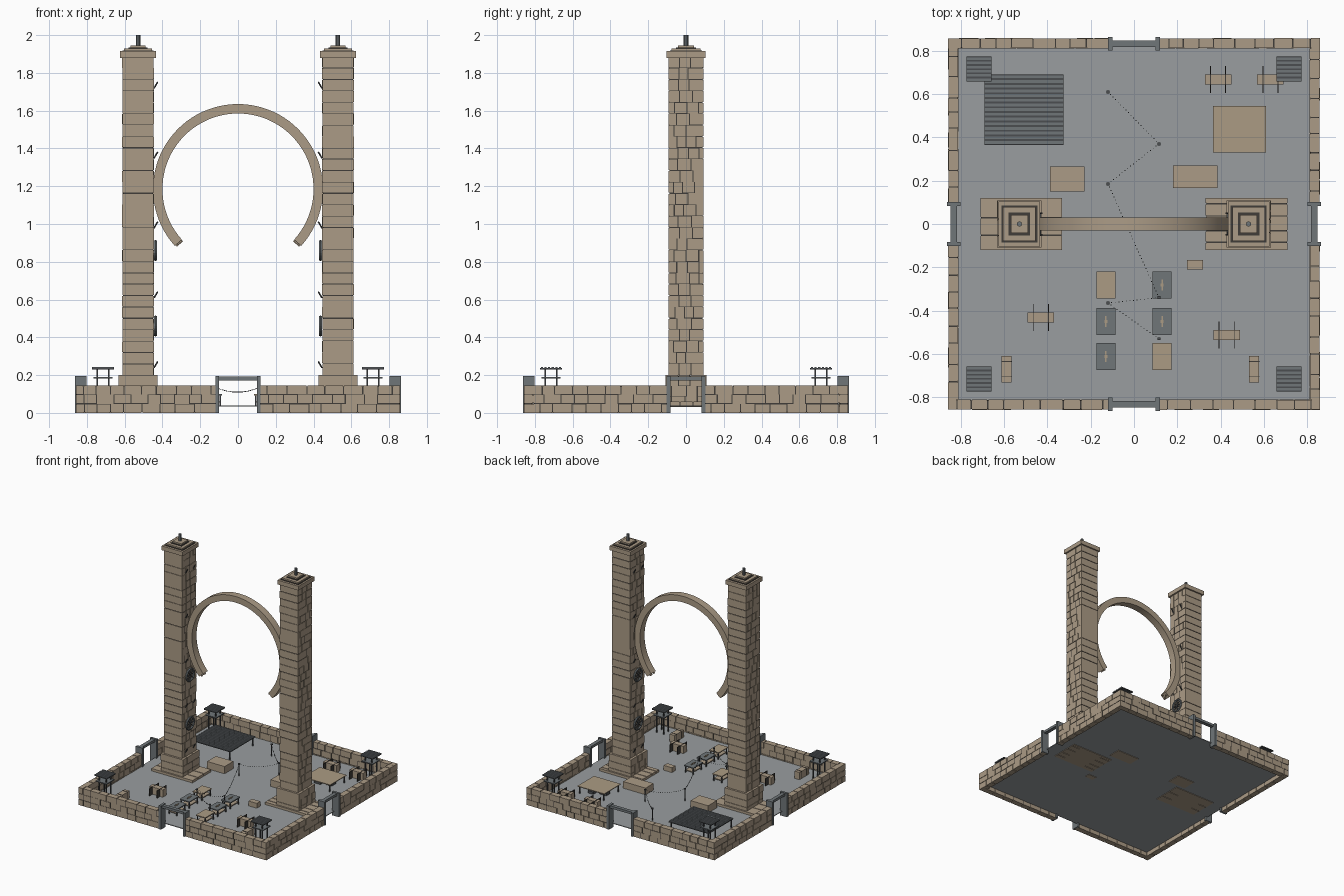
import bpy, bmesh, math, random
from mathutils import Matrix, Vector

random.seed(4)
cube = bpy.data.objects.get("Cube")
if cube:
    bpy.data.objects.remove(cube)


def material(name, r, g, b):
    m = bpy.data.materials.new(name)
    m.use_nodes = True
    m.diffuse_color = (r, g, b, 1)
    m.node_tree.nodes["Principled BSDF"].inputs["Base Color"].default_value = (r, g, b, 1)
    return m


STONE = material("tan stone", .41, .33, .24)
MORTAR = material("dark mortar", .05, .045, .04)
GROUND = material("grey paving", .32, .34, .35)
METAL = material("grey metal", .16, .18, .19)
IRON = material("dark iron", .07, .075, .08)
CLOTH = material("tan cloth", .41, .33, .23)


def finish(name, bm, mat):
    mesh = bpy.data.meshes.new(name)
    bm.to_mesh(mesh)
    bm.free()
    mesh.materials.append(mat)
    obj = bpy.data.objects.new(name, mesh)
    bpy.context.scene.collection.objects.link(obj)
    return obj


def boxes(name, spans, mat):
    """One object from many (low corner, high corner) boxes."""
    bm = bmesh.new()
    for lo, hi in spans:
        lo, hi = Vector(lo), Vector(hi)
        size = Matrix.Diagonal((*(hi - lo), 1))
        bmesh.ops.create_cube(bm, size=1, matrix=Matrix.Translation((lo + hi) / 2) @ size)
    return finish(name, bm, mat)


def block(x, y, z0, z1, sx, sy):
    return (x - sx / 2, y - sy / 2, z0), (x + sx / 2, y + sy / 2, z1)


def bricks(name, lo, hi, axis, rows, length):
    """Courses of bricks split along one axis around a dark core."""
    gap, inset = .0028, .004
    spans = []
    height = (hi[2] - lo[2]) / rows
    for row in range(rows):
        z = lo[2] + row * height
        at = lo[axis]
        step = length * random.uniform(.4, 1)
        while at < hi[axis] - .001:
            end = at + step
            if hi[axis] - end < length * .35:
                end = hi[axis]
            a, b = list(lo), list(hi)
            a[axis] = at + (gap if at > lo[axis] else 0)
            b[axis] = end - (gap if end < hi[axis] else 0)
            a[2] = z + random.choice((0, gap, gap)) * (row > 0)
            b[2] = z + height - random.choice((0, gap)) * (row < rows - 1)
            # slight weathering across the wall
            side = 1 - axis
            a[side] += random.uniform(0, .002)
            b[side] -= random.uniform(0, .002)
            spans.append((a, b))
            at = end
            step = length * random.uniform(.75, 1.25)
    boxes(name, spans, STONE)
    boxes(name + "_mortar", [([v + inset for v in lo], [v - inset for v in hi])], MORTAR)


def rod(name, a, b, radius, mat, sides=8):
    a, b = Vector(a), Vector(b)
    bm = bmesh.new()
    turn = (b - a).to_track_quat("Z", "Y").to_matrix().to_4x4()
    bmesh.ops.create_cone(bm, cap_ends=True, segments=sides, radius1=radius, radius2=radius,
                          depth=(b - a).length, matrix=Matrix.Translation((a + b) / 2) @ turn)
    return finish(name, bm, mat)


# paved ground
FLOOR = .04
boxes("ground", [block(0, 0, .034, FLOOR, 1.64, 1.64)], GROUND)

# perimeter walls, broken by a gate on each side
OUT, IN, TOP = .858, .81, .145
for s, side in ((-1, "right"), (1, "left")):
    for t, end in ((-1, "front"), (1, "back")):
        ys = sorted((s * OUT, s * IN))
        xs = sorted((t * .11, t * OUT))
        bricks(f"wall_x_{side}_{end}", (xs[0], ys[0], 0), (xs[1], ys[1], TOP), 0, 3, .085)
        ys = sorted((t * .09, t * IN))
        xs = sorted((s * OUT, s * IN))
        bricks(f"wall_y_{side}_{end}", (xs[0], ys[0], 0), (xs[1], ys[1], TOP), 1, 3, .085)

# gate frames
for s in (-1, 1):
    c = s * .833
    front = [block(t * .11, c, 0, .195, .02, .062) for t in (-1, 1)]
    front += [block(0, c, .172, .192, .22, .03)]
    sides = [block(c, t * .092, 0, .195, .062, .02) for t in (-1, 1)]
    sides += [block(c, 0, .172, .192, .03, .19)]
    boxes("end_gate_frame", front, METAL)
    boxes("side_gate_frame", sides, METAL)

# twin towers
for s, side in ((-1, "right"), (1, "left")):
    x = s * .529
    bricks(f"tower_footing_{side}", (s * .52 - .19, -.12, .03), (s * .52 + .19, .12, .06), 1, 1, .07)
    bricks(f"tower_base_{side}", (x - .103, -.108, .03), (x + .103, .108, .2), 1, 3, .07)
    bricks(f"tower_shaft_{side}", (x - .084, -.092, .2), (x + .084, .092, 1.885), 1, 28, .062)
    boxes(f"tower_cap_{side}", [block(x, 0, 1.88, 1.915, .192, .208),
                                block(x, 0, 1.915, 1.93, .15, .155),
                                block(x, 0, 1.93, 1.945, .08, .085)], STONE)
    boxes(f"tower_cap_trim_{side}", [block(x, 0, 1.915, 1.919, .165, .17),
                                     block(x, 0, 1.93, 1.934, .1, .105)], MORTAR)
    rod(f"tower_finial_{side}", (x, 0, 1.94), (x, 0, 2), .012, METAL)
    face = x - s * .084
    # slanted brackets up the inner face
    for i in range(5):
        z = .25 + i * .37
        for y in (-.05, .05):
            rod("tower_bracket", (face, y, z - .012), (face - s * .02, y, z + .022), .004, IRON, 6)
    # spoked wheels on the inner face
    for z in (.46, .86):
        hub = Vector((face - s * .008, 0, z))
        bpy.ops.mesh.primitive_torus_add(location=hub, rotation=(0, math.pi / 2, 0), major_radius=.048,
                                         minor_radius=.008, major_segments=24, minor_segments=6)
        wheel = bpy.context.object
        wheel.name = f"wheel_rim_{side}"
        wheel.data.materials.append(METAL)
        for k in range(4):
            a = k * math.pi / 4
            arm = Vector((0, math.cos(a), math.sin(a))) * .052
            rod("wheel_spoke", hub - arm, hub + arm, .004, IRON, 6)

# broken ring between the towers
bm = bmesh.new()
SEG = 64
start, sweep = math.radians(-42), math.radians(264)
loops = []
for i in range(SEG + 1):
    a = start + sweep * i / SEG
    loops.append([bm.verts.new((r * math.cos(a), y, 1.185 + r * math.sin(a)))
                  for r, y in ((.4, -.03), (.45, -.03), (.45, .03), (.4, .03))])
for p, q in zip(loops, loops[1:]):
    for k in range(4):
        bm.faces.new((p[k], p[(k + 1) % 4], q[(k + 1) % 4], q[k]))
bm.faces.new(loops[0])
bm.faces.new(loops[-1][::-1])
bmesh.ops.recalc_face_normals(bm, faces=bm.faces)
ring = finish("ring_arch", bm, STONE)
bpy.ops.object.select_all(action="DESELECT")
ring.select_set(True)
bpy.context.view_layer.objects.active = ring
bpy.ops.object.shade_smooth_by_angle(angle=math.radians(30))
for s in (-1, 1):
    for r, y in ((.41, -.015), (.425, .015), (.438, -.01)):
        p = Vector((s * r * math.cos(start), y, 1.185 + r * math.sin(start)))
        rod("ring_broken_end", p, p + Vector((-s * .007, 0, -.008)), .008, STONE, 5)


def slatted_roof(name, x, y, z, sx, sy, count):
    pitch = sy / count
    boxes(name + "_sheet", [block(x, y, z - .006, z, sx, sy)], IRON)
    boxes(name + "_slats", [block(x, y - sy / 2 + pitch * (i + .5), z, z + .005, sx, pitch * .6)
                            for i in range(count)], METAL)


def legs(name, x, y, top, sx, sy, mat=IRON, w=.008):
    boxes(name, [block(x + i * sx / 2, y + j * sy / 2, FLOOR, top, w, w)
                 for i in (-1, 1) for j in (-1, 1)], mat)


# corner lookouts
for x in (-.715, .715):
    for y in (-.715, .715):
        slatted_roof("lookout_roof", x, y, .237, .115, .115, 6)
        boxes("lookout_deck", [block(x, y, .182, .19, .1, .1)], METAL)
        legs("lookout_posts", x, y, .237, .062, .062)

# slatted shelter and cloth canopy
slatted_roof("shelter_roof", -.508, .528, .115, .365, .325, 15)
legs("shelter_posts", -.508, .528, .112, .34, .3)
boxes("cloth_canopy", [block(.488, .438, .098, .104, .245, .215)], CLOTH)
legs("canopy_posts", .488, .438, .1, .22, .19)
boxes("canopy_goods", [block(.44, .43, FLOOR, .07, .06, .05), block(.53, .46, FLOOR, .06, .05, .06)], IRON)

# market stalls in two rows
for s in (-1, 1):
    for i, y in enumerate((-.282, -.45, -.612)):
        x = s * .13
        plain = (s, i) in ((-1, 0), (1, 2))
        boxes("stall_top", [block(x, y, .092, .1, .088, .124)], CLOTH if plain else METAL)
        legs("stall_legs", x, y, .094, .07, .105)
        boxes("stall_counter", [block(x, y, .055, .062, .07, .105)], STONE)
        if not plain:
            boxes("stall_ridge", [block(x, y, .1, .105, .006, .05), block(x, y, .1, .105, .014, .014)], CLOTH)

# large stone blocks sunk into the paving
boxes("stone_blocks", [block(-.308, .208, .03, .1, .16, .115), block(.283, .218, .03, .095, .205, .103),
                       block(.282, -.188, .03, .08, .075, .045)], STONE)

# strapped crates
for x, y, along in ((-.43, -.432, 0), (.428, -.512, 0), (.388, .668, 0), (.63, .668, 0),
                    (-.588, -.67, 1), (.555, -.67, 1)):
    sx, sy = (.046, .122) if along else (.122, .046)
    boxes("crate", [block(x, y, FLOOR, .1, sx, sy)], STONE)
    boxes("crate_straps", [block(x + (0 if along else t), y + (t if along else 0), FLOOR, .102,
                                 sx + .003 if along else .004, .004 if along else sx + .003)
                           for t in (-.035, .035)], MORTAR)

# lamp posts joined by sagging strings of beads
lamps = [(-.12, .61), (.115, .37), (-.12, .185), (.115, -.34), (-.12, -.365), (.115, -.53)]
for x, y in lamps:
    rod("lamp_post", (x, y, FLOOR), (x, y, .135), .004, IRON, 6)
    boxes("lamp_head", [block(x, y, .132, .142, .013, .013)], IRON)
beads = []
for a, b in zip(lamps, lamps[1:]):
    a, b = Vector(a), Vector(b)
    n = int((b - a).length / .016)
    for i in range(1, n):
        t = i / n
        p = a.lerp(b, t)
        z = .135 - .1 * t * (1 - t)
        beads.append(block(p.x, p.y, z - .002, z + .002, .004, .004))
boxes("lamp_strings", beads, IRON)
